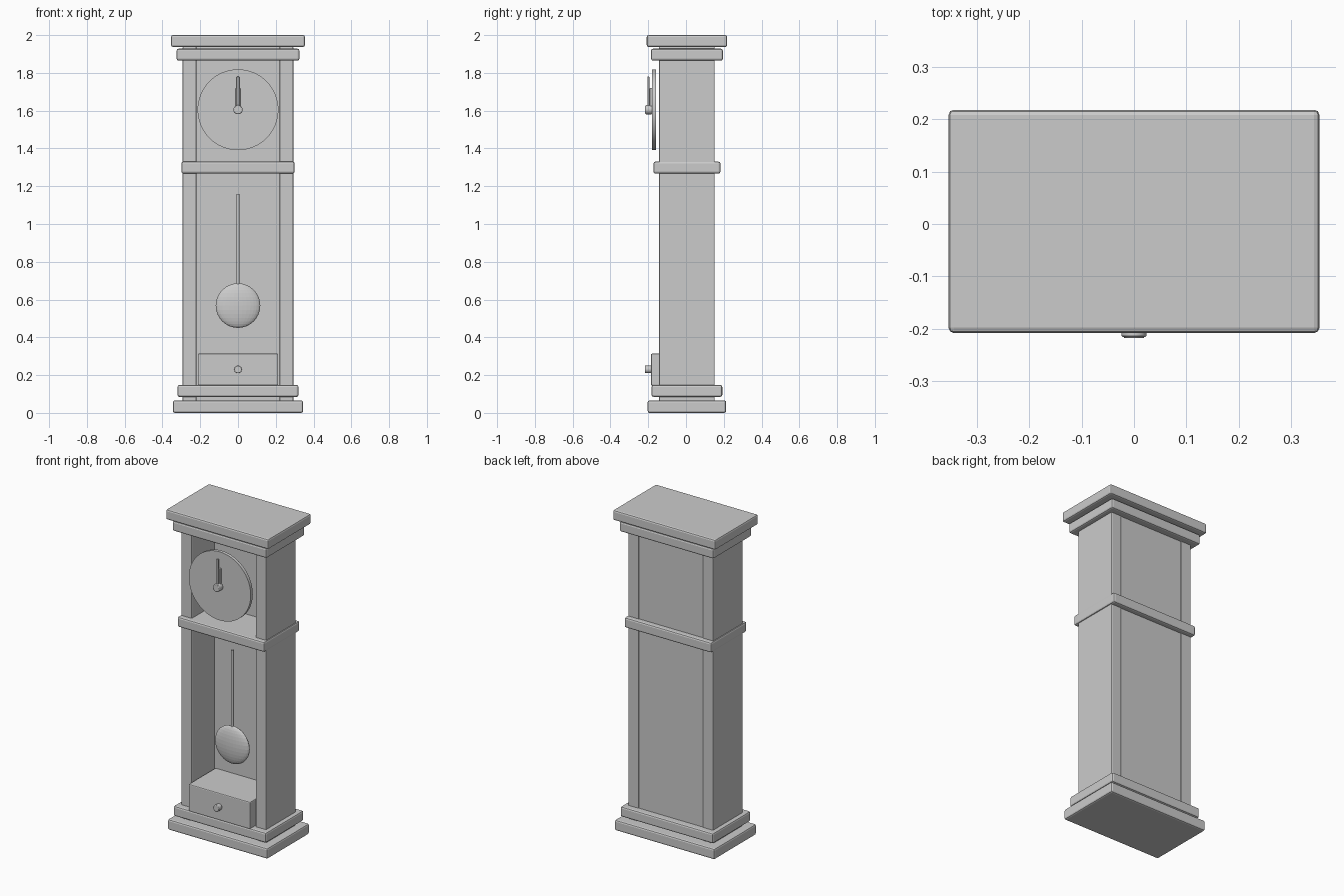
import bpy
import math

cube = bpy.data.objects.get("Cube")
if cube:
    bpy.data.objects.remove(cube, do_unlink=True)

YC = 0.005       # depth centre of the case
FACE_Z = 1.605   # height of the dial centre

grey = bpy.data.materials.new("plain grey")
grey.use_nodes = True
colour = (0.6, 0.6, 0.6, 1)
grey.diffuse_color = colour
grey.node_tree.nodes["Principled BSDF"].inputs["Base Color"].default_value = colour


def finish(name, bevel=0, segments=2):
    ob = bpy.context.object
    ob.name = name
    ob.data.materials.append(grey)
    bpy.ops.object.transform_apply(location=False, rotation=True, scale=True)
    if bevel:
        mod = ob.modifiers.new("soft edges", "BEVEL")
        mod.width = bevel
        mod.segments = segments
    return ob


def box(name, x0, x1, y0, y1, z0, z1, bevel=0.006):
    bpy.ops.mesh.primitive_cube_add(
        size=1, location=((x0 + x1) / 2, (y0 + y1) / 2, (z0 + z1) / 2))
    bpy.context.object.scale = (x1 - x0, y1 - y0, z1 - z0)
    return finish(name, bevel)


def disc(name, radius, y0, y1, z, sides=32, bevel=0):
    bpy.ops.mesh.primitive_cylinder_add(
        vertices=sides, radius=radius, depth=y1 - y0,
        location=(0, (y0 + y1) / 2, z), rotation=(math.pi / 2, 0, 0))
    ob = finish(name, bevel)
    bpy.ops.object.shade_smooth_by_angle(angle=math.radians(30))
    return ob


# Plinth, waist moulding and cornice: half width, half depth, bottom, top
slabs = {
    "plinth_lower": (0.345, 0.208, 0, 0.066),
    "plinth_upper": (0.32, 0.187, 0.085, 0.148),
    "waist_moulding": (0.3, 0.177, 1.267, 1.33),
    "cornice_lower": (0.325, 0.19, 1.865, 1.928),
    "cornice_top": (0.354, 0.213, 1.937, 2),
}
for name, (hx, hy, z0, z1) in slabs.items():
    box(name, -hx, hx, YC - hy, YC + hy, z0, z1, 0.01)

# Case sides and back
for side, s in (("left", 1), ("right", -1)):
    box(side + "_side_panel", *sorted((s * 0.22, s * 0.293)),
        YC - 0.147, YC + 0.147, 0.06, 1.94)
box("back_panel", -0.222, 0.222, 0.083, YC + 0.144, 0.06, 1.94)

# Dial with hands
disc("clock_face", 0.214, -0.18, -0.16, FACE_Z, 64)
box("hour_hand", -0.012, 0.012, -0.192, -0.18, FACE_Z, 1.72, 0.002)
box("minute_hand", -0.007, 0.007, -0.205, -0.194, FACE_Z, 1.78, 0.002)
disc("hand_hub", 0.024, -0.216, -0.18, FACE_Z, 32, 0.004)

# Pendulum
bpy.ops.mesh.primitive_cylinder_add(
    vertices=16, radius=0.008, depth=0.56, location=(0, -0.055, 0.88))
finish("pendulum_rod")
bpy.ops.mesh.primitive_uv_sphere_add(
    segments=32, ring_count=16, radius=0.118, location=(0, -0.055, 0.568))
bpy.context.object.scale.y = 0.25
finish("pendulum_bob")

# Drawer and knob
box("drawer", -0.213, 0.213, -0.185, 0.083, 0.145, 0.314)
disc("drawer_knob", 0.02, -0.218, -0.184, 0.23, 24, 0.003)
